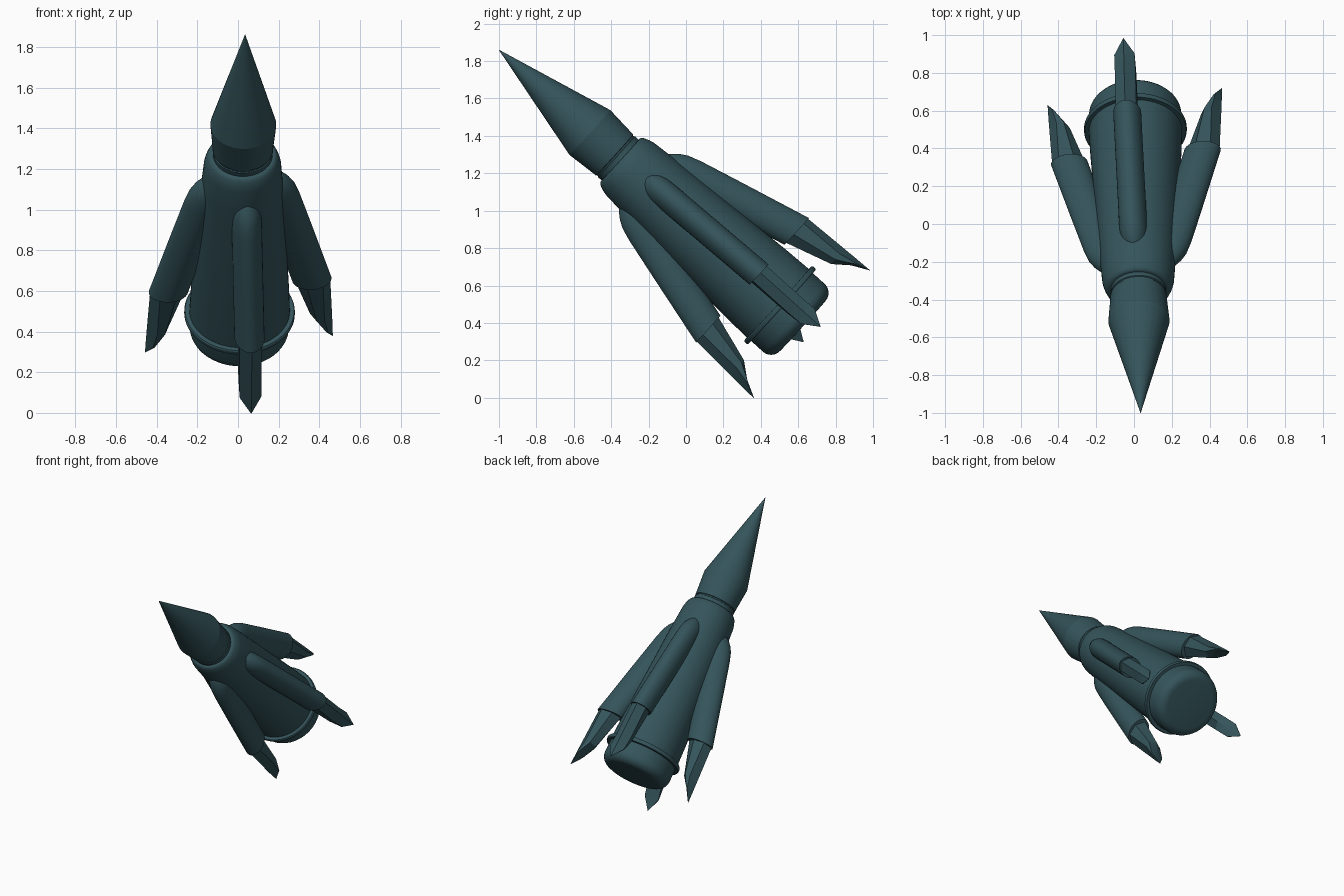
import bpy, bmesh
from math import sin, cos, pi, radians
from mathutils import Vector, Matrix

if "Cube" in bpy.data.objects:
    bpy.data.objects.remove(bpy.data.objects["Cube"])

mat = bpy.data.materials.new("dark_teal")
mat.diffuse_color = (0.035, 0.09, 0.105, 1)
mat.use_nodes = True
mat.node_tree.nodes["Principled BSDF"].inputs["Base Color"].default_value = mat.diffuse_color

# rocket frame: origin at nose tip, local -z runs down the body
nose = Vector((0.035, -1.0, 1.86))
d = Vector((-0.0135, 0.740, -0.6725)).normalized()
V = Vector((0, 0.6725, 0.740)).normalized()
U = V.cross(-d).normalized()
V = (-d).cross(U)
frame = Matrix.Translation(nose) @ Matrix((U, V, -d)).transposed().to_4x4()


def loft(name, rings, angle=30, matrix=frame):
    """Skin a list of equal-length point rings and cap both ends."""
    bm = bmesh.new()
    loops = [[bm.verts.new(p) for p in ring] for ring in rings]
    n = len(loops[0])
    for a, b in zip(loops, loops[1:]):
        for i in range(n):
            bm.faces.new((a[i], a[(i + 1) % n], b[(i + 1) % n], b[i]))
    bm.faces.new(loops[0])
    bm.faces.new(loops[-1])
    bmesh.ops.remove_doubles(bm, verts=bm.verts, dist=1e-5)
    bmesh.ops.recalc_face_normals(bm, faces=bm.faces)
    me = bpy.data.meshes.new(name)
    bm.to_mesh(me)
    bm.free()
    me.materials.append(mat)
    ob = bpy.data.objects.new(name, me)
    bpy.context.collection.objects.link(ob)
    ob.matrix_world = matrix
    bpy.ops.object.select_all(action='DESELECT')
    ob.select_set(True)
    bpy.context.view_layer.objects.active = ob
    bpy.ops.object.shade_smooth_by_angle(angle=radians(angle))
    return ob


def lathe(name, profile, n=64):
    """Profile of (distance from nose, radius)."""
    loft(name, [[(r * cos(2 * pi * i / n), r * sin(2 * pi * i / n), -t)
                 for i in range(n)] for t, r in profile])


# central stack
lathe("nose_cone", [(0, 0.0008), (0.657, 0.162)])
lathe("neck", [(0.657, 0.162), (0.835, 0.148), (0.838, 0.143),
               (0.846, 0.143), (0.849, 0.148), (0.90, 0.145)])
lathe("main_body", [(0.876, 0.14), (0.876, 0.155), (0.881, 0.164), (0.892, 0.172),
                    (0.92, 0.183), (0.95, 0.190), (1.084, 0.20), (1.87, 0.242), (2.04, 0.248)])
lathe("rear_ring", [(2.016, 0.24), (2.016, 0.268), (2.022, 0.272), (2.038, 0.272),
                    (2.044, 0.268), (2.044, 0.24)])
skirt = [(2.03, 0.245), (2.13, 0.245)]
skirt += [(2.13 + 0.065 * sin(a), 0.18 + 0.065 * cos(a)) for a in [pi / 12 * k for k in range(1, 7)]]
lathe("rear_skirt", skirt)


# strap-on boosters: rounded tilted pod plus a faceted pointed tail
def pod_ring(t, outer, half_w, depth, n=32):
    ring = []
    for i in range(n):
        a = 2 * pi * i / n
        c, s = cos(a), sin(a)
        k = 1.15 if c > 0 else 1.0
        x = outer - depth / 2 + depth / 2 * (abs(c) ** k) * (1 if c > 0 else -1)
        ring.append((x, half_w * s, -t))
    return ring


def tail_ring(t, outer, side, inner, w):
    low = inner + (side - inner) * 0.4
    return [(outer, 0, -t), (side, w, -t), (low, w, -t),
            (inner, 0, -t), (low, -w, -t), (side, -w, -t)]


pod = [(1.035, 0.185, 0.012, 0.04), (1.043, 0.197, 0.032, 0.08), (1.06, 0.214, 0.050, 0.12),
       (1.09, 0.240, 0.064, 0.16), (1.13, 0.264, 0.072, 0.185), (1.20, 0.288, 0.074, 0.195),
       (1.45, 0.354, 0.074, 0.195), (1.832, 0.453, 0.074, 0.195)]
tail = [(1.78, 0.437, 0.40, 0.26, 0.055), (1.832, 0.447, 0.405, 0.272, 0.055),
        (2.085, 0.459, 0.415, 0.350, 0.055), (2.175, 0.463, 0.435, 0.422, 0.054),
        (2.262, 0.466, 0.4655, 0.465, 0.001)]
for k in range(4):
    m = frame @ Matrix.Rotation(radians(7.5 + 90 * k), 4, 'Z')
    loft(f"booster_pod_{k + 1}", [pod_ring(*p) for p in pod], 35, m)
    loft(f"booster_tail_{k + 1}", [tail_ring(*p) for p in tail], 15, m)
